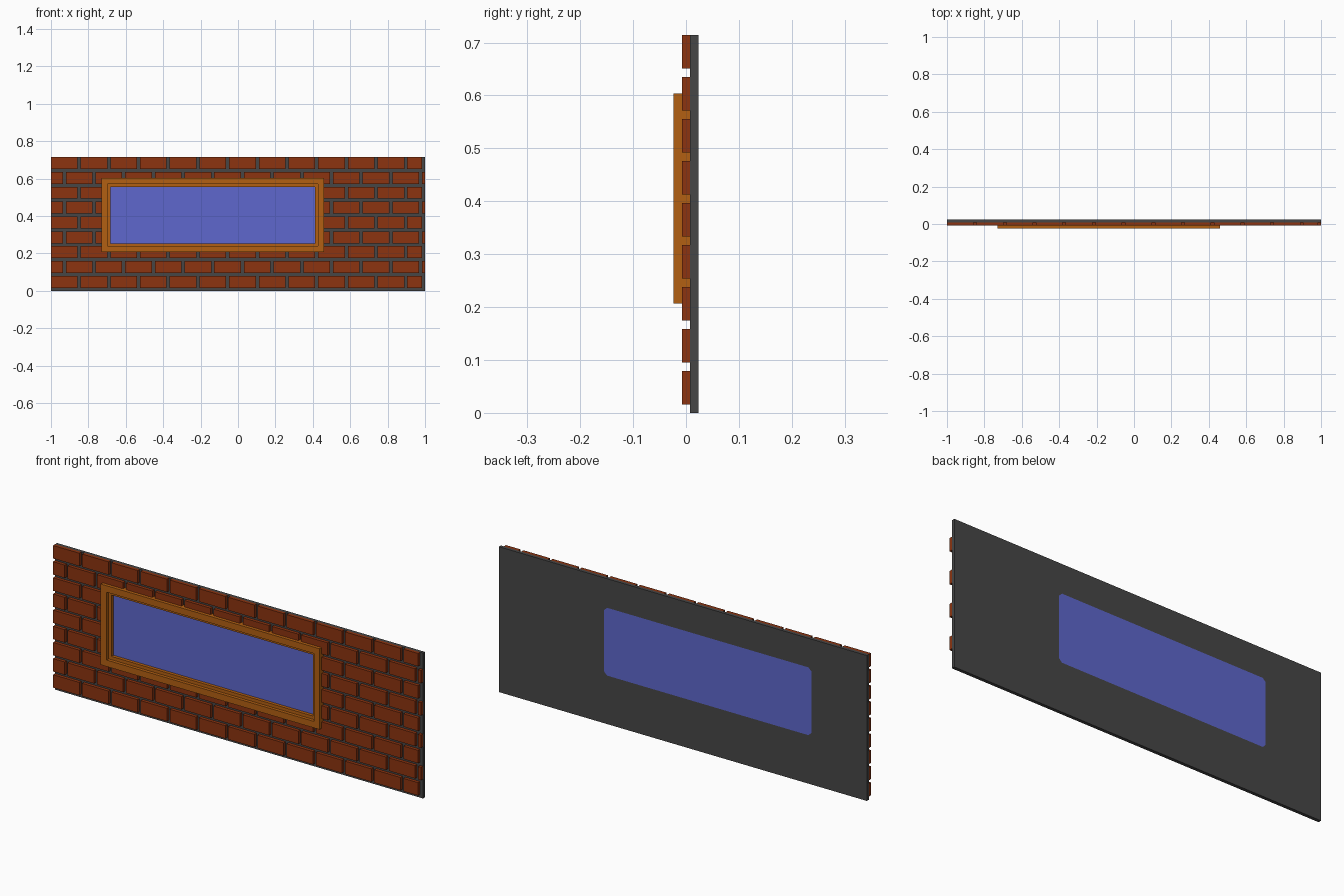
import bpy
import bmesh

if "Cube" in bpy.data.objects:
    bpy.data.objects.remove(bpy.data.objects["Cube"])

U = 1 / 63                      # one module: mortar gap and layer thickness
W, H = 126, 45                  # wall size in modules
WIN = (17, 13, 92, 38)          # window casing, x0 z0 x1 z1


def material(name, rgb):
    m = bpy.data.materials.new(name)
    m.diffuse_color = (*rgb, 1)
    m.use_nodes = True
    m.node_tree.nodes["Principled BSDF"].inputs["Base Color"].default_value = m.diffuse_color
    return m


BRICK = material("brick red", (0.262, 0.034, 0.005))
MORTAR = material("mortar grey", (0.062, 0.062, 0.062))
WOOD = material("frame orange", (0.45, 0.117, 0.006))
GLASS = material("glass blue", (0.112, 0.136, 0.61))


def prism(bm, pts, y0, y1):
    """Extrude an x-z outline (modules) from depth y0 to y1."""
    a = [bm.verts.new(((x - W / 2) * U, y0 * U, z * U)) for x, z in pts]
    b = [bm.verts.new(((x - W / 2) * U, y1 * U, z * U)) for x, z in pts]
    bm.faces.new(a)
    bm.faces.new(b[::-1])
    for i in range(len(pts)):
        j = (i + 1) % len(pts)
        bm.faces.new((a[i], b[i], b[j], a[j]))


def rect(x0, z0, x1, z1):
    return [(x0, z0), (x1, z0), (x1, z1), (x0, z1)]


def inset(r, d):
    return (r[0] + d, r[1] + d, r[2] - d, r[3] - d)


def ring(bm, outer, inner, y0, y1):
    """Rectangular ring with a through opening."""
    def loop(r, y):
        return [bm.verts.new(((x - W / 2) * U, y * U, z * U)) for x, z in rect(*r)]
    loops = [loop(outer, y0), loop(outer, y1), loop(inner, y1), loop(inner, y0)]
    for k in range(4):
        p, q = loops[k], loops[(k + 1) % 4]
        for i in range(4):
            j = (i + 1) % 4
            bm.faces.new((p[i], q[i], q[j], p[j]))


def finish(bm, name, mat):
    bmesh.ops.recalc_face_normals(bm, faces=bm.faces)
    me = bpy.data.meshes.new(name)
    bm.to_mesh(me)
    bm.free()
    me.materials.append(mat)
    bpy.context.collection.objects.link(bpy.data.objects.new(name, me))


# Mortar backing with the window hole, its corners clipped
hole = inset(WIN, 2)
x0, z0, x1, z1 = hole
bm = bmesh.new()
ring(bm, (0, 0, W, H), hole, 0.5, 1.5)
for x, dx in ((x0, 1), (x1, -1)):
    for z, dz in ((z0, 1), (z1, -1)):
        prism(bm, [(x, z), (x + dx, z), (x, z + dz)], 0.5, 1.5)
finish(bm, "mortar_wall", MORTAR)

# Glass pane filling the hole
bm = bmesh.new()
prism(bm, [(x0 + 1, z0), (x1 - 1, z0), (x1, z0 + 1), (x1, z1 - 1),
           (x1 - 1, z1), (x0 + 1, z1), (x0, z1 - 1), (x0, z0 + 1)], 0.5, 1.5)
finish(bm, "window_glass", GLASS)

# Window frame: jamb in the brick layer, casing in front of it
bm = bmesh.new()
ring(bm, WIN, inset(WIN, 3), -0.5, 0.5)
finish(bm, "window_jamb", WOOD)
bm = bmesh.new()
ring(bm, WIN, inset(WIN, 2), -1.5, -0.5)
finish(bm, "window_casing", WOOD)

# Bricks in running bond, trimmed around the window
bm = bmesh.new()
wx0, wz0, wx1, wz1 = WIN
for row in range(9):
    b, t = row * 5 + 1, row * 5 + 5
    odd = row % 2
    for col in range(14):
        l = col * 10 - 5 * odd
        r = min(l + 9, W if odd else W - 1)
        l = max(l, 0)
        if l >= r:
            continue
        if t <= wz0 or b >= wz1 or r <= wx0 or l >= wx1:
            pieces = [(l, b, r, t)]
        else:
            pieces = [(l, b, min(r, wx0), t), (max(l, wx1), b, r, t),
                      (max(l, wx0), b, min(r, wx1), min(t, wz0)),
                      (max(l, wx0), max(b, wz1), min(r, wx1), t)]
        for p in pieces:
            if p[2] > p[0] and p[3] > p[1]:
                prism(bm, rect(*p), -0.5, 0.5)
finish(bm, "bricks", BRICK)
